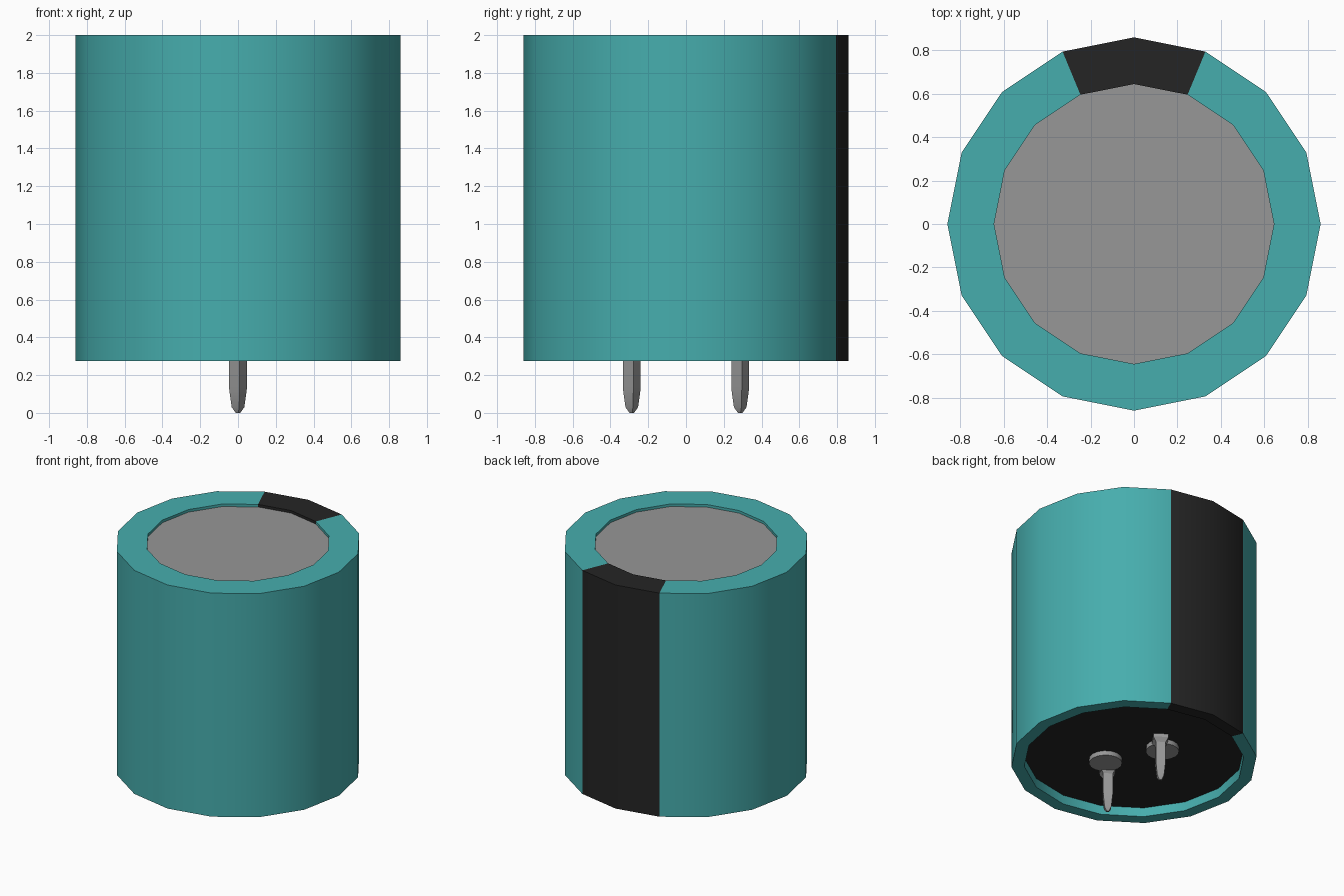
import bpy, bmesh, math

cube = bpy.data.objects.get("Cube")
if cube:
    bpy.data.objects.remove(cube, do_unlink=True)

SIDES = 16
BOTTOM, TOP = 0.275, 2.0
SEAL_Z, CAP_Z = 0.345, 1.98


def material(name, rgb, rough=0.6):
    m = bpy.data.materials.new(name)
    m.use_nodes = True
    col = (*rgb, 1)
    m.diffuse_color = col
    bsdf = m.node_tree.nodes["Principled BSDF"]
    bsdf.inputs["Base Color"].default_value = col
    bsdf.inputs["Roughness"].default_value = rough
    return m


teal = material("teal sleeve", (0.062, 0.42, 0.42))
black = material("black", (0.018, 0.018, 0.018))
grey = material("metal grey", (0.31, 0.31, 0.31))


def lathe(name, profile, sides, mats, loc=(0, 0, 0), turn=0.0, loop=False):
    """Revolve (radius, z) points; caps both ends unless the profile loops."""
    bm = bmesh.new()
    rings = [[bm.verts.new((r * math.cos(turn + math.tau * i / sides),
                            r * math.sin(turn + math.tau * i / sides), z))
              for i in range(sides)] for r, z in profile]
    pairs = list(zip(rings, rings[1:]))
    if loop:
        pairs.append((rings[-1], rings[0]))
    for a, b in pairs:
        for i in range(sides):
            j = (i + 1) % sides
            bm.faces.new((a[i], a[j], b[j], b[i]))
    if not loop:
        bm.faces.new(rings[0])
        bm.faces.new(rings[-1])
    bmesh.ops.recalc_face_normals(bm, faces=bm.faces)
    mesh = bpy.data.meshes.new(name)
    bm.to_mesh(mesh)
    bm.free()
    for m in mats:
        mesh.materials.append(m)
    ob = bpy.data.objects.new(name, mesh)
    ob.location = loc
    bpy.context.collection.objects.link(ob)
    bpy.ops.object.select_all(action="DESELECT")
    ob.select_set(True)
    bpy.context.view_layer.objects.active = ob
    bpy.ops.object.shade_smooth_by_angle(angle=math.radians(30))
    return ob


# Sleeve with rims folded in at both ends; black stripe on the two rear sides
sleeve = lathe("sleeve", [(0.86, BOTTOM), (0.86, TOP), (0.645, TOP), (0.645, CAP_Z - 0.02),
                          (0.77, SEAL_Z + 0.02), (0.77, BOTTOM)],
               SIDES, [teal, black], loop=True)
for p in sleeve.data.polygons:
    angle = math.atan2(p.center.y, p.center.x)
    p.material_index = int(abs(angle - math.pi / 2) < math.tau / SIDES)

# Metal top and recessed rubber seal
lathe("top_cap", [(0.645, CAP_Z - 0.02), (0.645, CAP_Z)], SIDES, [grey])
lathe("base_seal", [(0.77, SEAL_Z), (0.77, SEAL_Z + 0.02)], SIDES, [black])

# Two square pins with a collar, and a rivet disc beside each
for s, side in ((1, "rear"), (-1, "front")):
    lathe(side + "_pin", [(0.012, 0), (0.034, 0.03), (0.048, 0.13), (0.048, 0.29),
                          (0.075, 0.32), (0.075, SEAL_Z)],
          4, [grey], (0, s * 0.287, 0), math.radians(10))
    lathe(side + "_rivet", [(0.116, 0.31), (0.116, SEAL_Z)],
          SIDES, [grey], (-s * 0.10, s * 0.19, 0))
